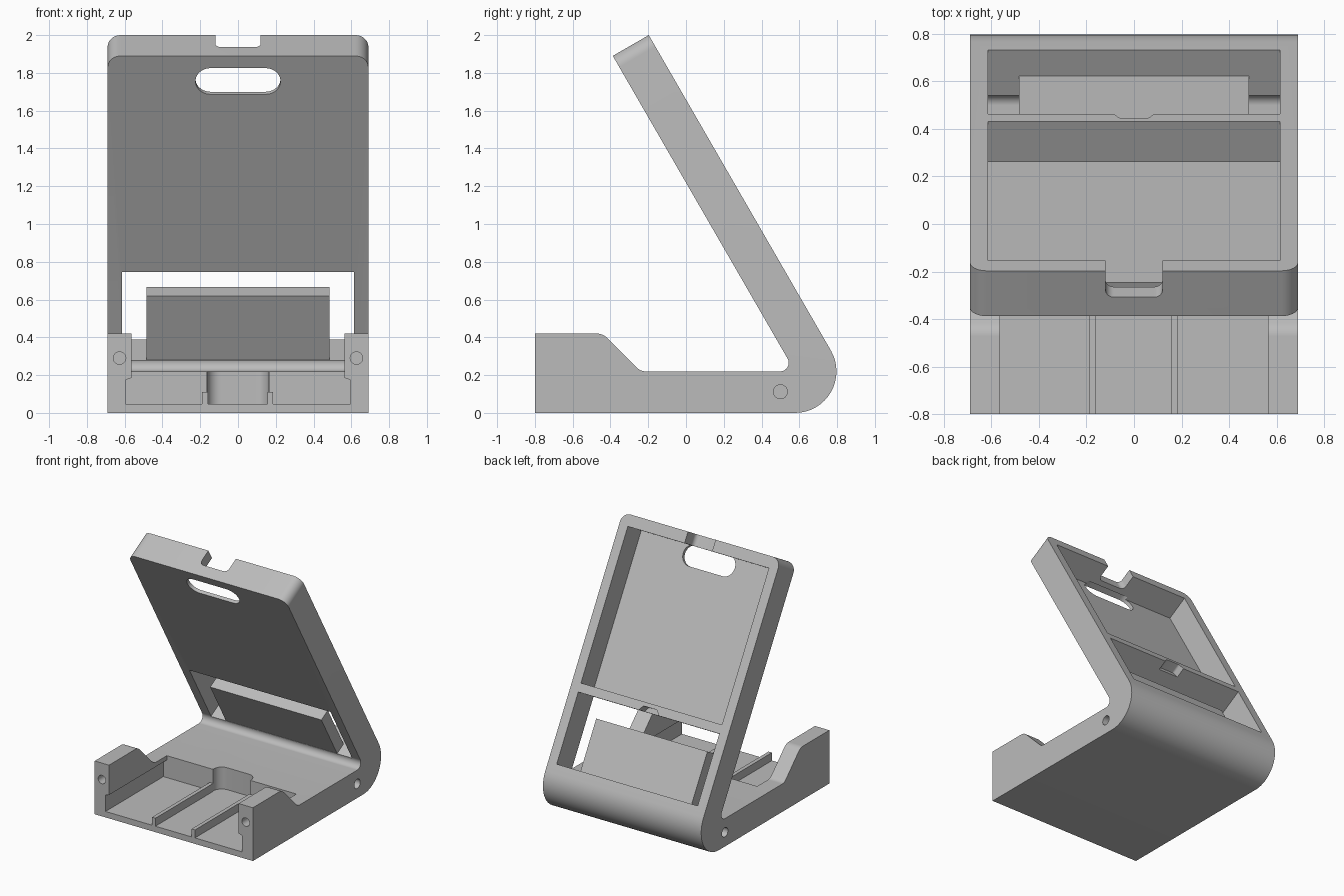
import bpy, bmesh, math
from mathutils import Vector

cube = bpy.data.objects.get("Cube")
if cube:
    bpy.data.objects.remove(cube, do_unlink=True)

grey = bpy.data.materials.new("light grey")
grey.use_nodes = True
tone = (0.5, 0.5, 0.5, 1)
grey.diffuse_color = tone
grey.node_tree.nodes["Principled BSDF"].inputs["Base Color"].default_value = tone

X, Y, Z = Vector((1, 0, 0)), Vector((0, 1, 0)), Vector((0, 0, 1))
ORIGIN = Vector((0, 0, 0))
# Panel frame: DOWN runs along the slope, DEEP runs into the panel from its back
LEAN = math.radians(30)
TOP = Vector((0, -0.197, 2))
DOWN = Vector((0, math.sin(LEAN), -math.cos(LEAN)))
DEEP = Vector((0, -math.cos(LEAN), -math.sin(LEAN)))
HALF = 0.69
THICK = 0.22


def rounded(corners, steps=10):
    """Polygon from (a, b, radius) corners, each filleted by its radius."""
    out = []
    for i, (a, b, r) in enumerate(corners):
        p = Vector((a, b))
        if not r:
            out.append(p)
            continue
        d1 = (Vector(corners[i - 1][:2]) - p).normalized()
        d2 = (Vector(corners[(i + 1) % len(corners)][:2]) - p).normalized()
        half = d1.angle(d2) / 2
        centre = p + (d1 + d2).normalized() * (r / math.sin(half))
        s, e = p + d1 * (r / math.tan(half)) - centre, p + d2 * (r / math.tan(half)) - centre
        sweep = math.pi - 2 * half
        for k in range(steps + 1):
            f = k / steps
            out.append(centre + (s * math.sin((1 - f) * sweep) + e * math.sin(f * sweep)) / math.sin(sweep))
    return out


def rect(a0, a1, b0, b1, r=0):
    return rounded([(a0, b0, r), (a1, b0, r), (a1, b1, r), (a0, b1, r)])


def prism(name, outline, u, v, w, lo, hi, origin=ORIGIN):
    """Extrude a flat outline in the u, v plane along w."""
    bm = bmesh.new()
    ends = [[bm.verts.new(origin + u * p[0] + v * p[1] + w * h) for p in outline] for h in (lo, hi)]
    bm.faces.new(ends[0])
    bm.faces.new(ends[1])
    for i in range(len(outline)):
        bm.faces.new((ends[0][i - 1], ends[0][i], ends[1][i], ends[1][i - 1]))
    bmesh.ops.recalc_face_normals(bm, faces=bm.faces)
    mesh = bpy.data.meshes.new(name)
    bm.to_mesh(mesh)
    bm.free()
    mesh.materials.append(grey)
    ob = bpy.data.objects.new(name, mesh)
    bpy.context.collection.objects.link(ob)
    return ob


def circle(a, b, r, n=32):
    return [(a + r * math.cos(math.tau * i / n), b + r * math.sin(math.tau * i / n)) for i in range(n)]


# Body: one bent side profile across the full width
inner_top = TOP + DEEP * THICK
slope = math.tan(LEAN)
profile = rounded([
    (-0.8, 0, 0),
    (TOP.y + TOP.z * slope, 0, THICK),
    (TOP.y, TOP.z, 0),
    (inner_top.y, inner_top.z, 0),
    (inner_top.y + (inner_top.z - THICK) * slope, THICK, 0.045),
    (-0.24, THICK, 0.06),
    (-0.44, 0.42, 0.08),
    (-0.8, 0.42, 0)], 16)
body = prism("stand_body", profile, Y, Z, X, -HALF, HALF)

# Round the two top corners of the panel
bm = bmesh.new()
bm.from_mesh(body.data)
tips = [e for e in bm.edges if all(v.co.z > 1.8 for v in e.verts)
        and abs(e.verts[0].co.x - e.verts[1].co.x) < 0.01]
bmesh.ops.bevel(bm, geom=tips, offset=0.07, segments=10, profile=0.5, affect='EDGES')
bm.to_mesh(body.data)
bm.free()

# Cutters
cutters = [
    # Front tray, undercut below the arms
    prism("tray_cutter", [(-0.595, 0.047), (0.595, 0.047), (0.595, 0.175), (0.565, 0.185),
                          (0.565, 0.6), (-0.565, 0.6), (-0.565, 0.185), (-0.595, 0.175)],
          X, Z, Y, -0.9, -0.08),
    # Rounded bay behind the tray
    prism("bay_cutter", rounded([(-0.163, -0.2, 0), (0.163, -0.2, 0), (0.163, 0, 0.07), (-0.163, 0, 0.07)]),
          X, Y, Z, 0.047, 0.3),
    # Back pocket, window and grip slot of the panel
    prism("pocket_cutter", rect(-0.615, 0.615, 0.087, 1.255), X, DOWN, DEEP, -0.1, 0.193, TOP),
    prism("window_cutter", rect(-0.615, 0.615, 1.322, 1.86), X, DOWN, DEEP, -0.1, 0.25, TOP),
    prism("slot_cutter", rect(-0.225, 0.225, 0.075, 0.235, 0.0795), X, DOWN, DEEP, 0.17, 0.3, TOP),
    # Cable notches in the top wall and crossbar
    prism("notch_cutter", rounded([(-0.12, -0.1, 0), (0.12, -0.1, 0), (0.12, 0.128, 0.035),
                                   (-0.12, 0.128, 0.035)]), X, DEEP, DOWN, -0.1, 0.1, TOP),
    prism("bar_notch_cutter", rounded([(-0.1, 1.34, 0), (-0.06, 1.285, 0.02), (0.06, 1.285, 0.02),
                                       (0.1, 1.34, 0)]), X, DOWN, DEEP, -0.1, 0.08, TOP),
]
# Blind holes in the arm fronts and body sides
for side in (-1, 1):
    cutters.append(prism("arm_hole_cutter", circle(side * 0.627, 0.29, 0.033), X, Z, Y, -0.9, -0.7))
    cutters.append(prism("side_hole_cutter", circle(0.5, 0.112, 0.037), Y, Z, X * side, 0.59, 0.8))

for c in cutters:
    mod = body.modifiers.new(c.name, 'BOOLEAN')
    mod.operation, mod.solver, mod.object = 'DIFFERENCE', 'EXACT', c
bpy.context.view_layer.update()
cut_mesh = bpy.data.meshes.new_from_object(body.evaluated_get(bpy.context.evaluated_depsgraph_get()))
body.modifiers.clear()
body.data = cut_mesh
for c in cutters:
    bpy.data.objects.remove(c, do_unlink=True)

# Smooth the curved faces, keep edges sharp
bpy.ops.object.select_all(action='DESELECT')
body.select_set(True)
bpy.context.view_layer.objects.active = body
bpy.ops.object.shade_smooth_by_angle(angle=math.radians(25))

# Leaning rest plate standing in the window
prism("rest_plate", rect(-0.485, 0.485, 1.467, 1.87), X, DOWN, DEEP, 0.128, THICK, TOP)

# Tray ribs
for name, x in (("right_rib", -0.175), ("left_rib", 0.17)):
    prism(name, rect(x - 0.015, x + 0.015, 0.04, 0.11), X, Z, Y, -0.8, -0.08)
